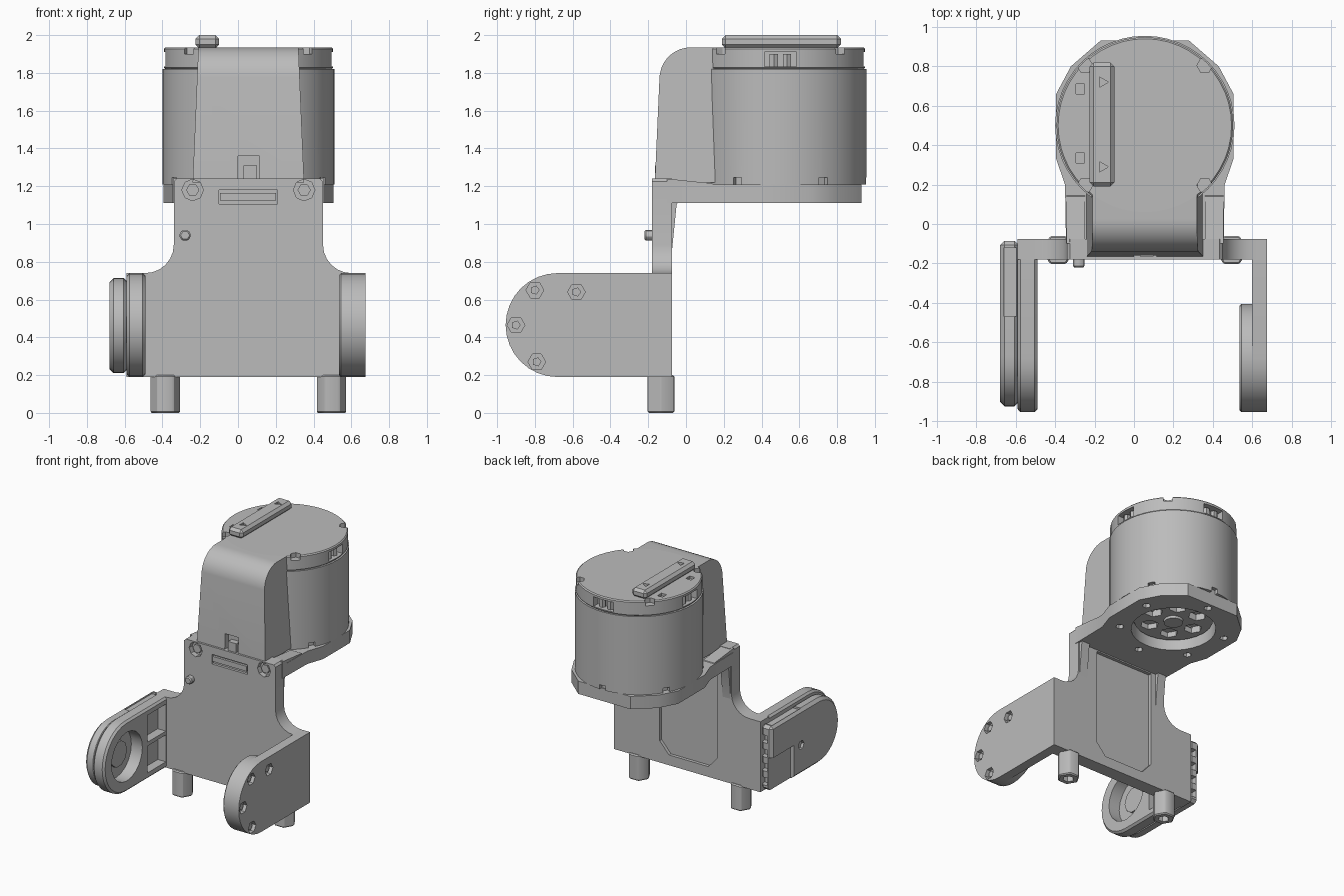
import bpy, bmesh
from math import sin, cos, pi, radians
from mathutils import Matrix, Vector

if "Cube" in bpy.data.objects:
    bpy.data.objects.remove(bpy.data.objects["Cube"], do_unlink=True)

grey = bpy.data.materials.new("machine_grey")
grey.use_nodes = True
tone = (0.5, 0.5, 0.5, 1)
grey.diffuse_color = tone
grey.node_tree.nodes["Principled BSDF"].inputs["Base Color"].default_value = tone

# Order in which a profile's two coordinates and its depth become x, y, z
PLACE = {"x": lambda u, v, d: (d, u, v),
         "y": lambda u, v, d: (u, d, v),
         "z": lambda u, v, d: (u, v, d)}


def apply(obj, kind, **settings):
    mod = obj.modifiers.new(kind, kind)
    for key, value in settings.items():
        setattr(mod, key, value)
    bpy.context.view_layer.objects.active = obj
    bpy.ops.object.modifier_apply(modifier=mod.name)


def prism(name, profile, axis, low, high, bevel=0):
    """Extrude a 2D profile along an axis."""
    bm = bmesh.new()
    place = PLACE[axis]
    face = bm.faces.new([bm.verts.new(place(u, v, low)) for u, v in profile])
    ext = bmesh.ops.extrude_face_region(bm, geom=[face])["geom"]
    verts = [g for g in ext if isinstance(g, bmesh.types.BMVert)]
    shift = Vector(place(0, 0, high - low))
    bmesh.ops.translate(bm, verts=verts, vec=shift)
    bmesh.ops.recalc_face_normals(bm, faces=bm.faces)
    mesh = bpy.data.meshes.new(name)
    bm.to_mesh(mesh)
    bm.free()
    mesh.materials.append(grey)
    obj = bpy.data.objects.new(name, mesh)
    bpy.context.collection.objects.link(obj)
    if bevel:
        apply(obj, "BEVEL", width=bevel, segments=1, limit_method="ANGLE", angle_limit=radians(50))
    return obj


def arc(cu, cv, r, start, end, n):
    angles = [radians(start + (end - start) * i / n) for i in range(n + 1)]
    return [(cu + r * cos(a), cv + r * sin(a)) for a in angles]


def disc(name, cu, cv, r, axis, low, high, n=32, bevel=0):
    return prism(name, arc(cu, cv, r, 0, 360, n)[:-1], axis, low, high, bevel)


def box(name, x, y, z, bevel=0):
    return prism(name, [(x[0], y[0]), (x[1], y[0]), (x[1], y[1]), (x[0], y[1])], "z", *z, bevel)


def cut(obj, *cutters):
    for cutter in cutters:
        apply(obj, "BOOLEAN", operation="DIFFERENCE", object=cutter, solver="EXACT")
        bpy.data.objects.remove(cutter, do_unlink=True)


def radial_box(angle, radius, width, z):
    """Box cutter facing outward on the motor's rim."""
    b = box("cutter", (radius, radius + 0.2), (-width / 2, width / 2), z)
    b.data.transform(Matrix.Translation((CX, CY, 0)) @ Matrix.Rotation(radians(angle), 4, "Z"))
    return b


def hook(back, mid, r, end, n=16):
    """Arm outline in y, z: square at the back, round at the front."""
    return [(back, mid - r), (back, mid + r)] + arc(end + r, mid, r, 90, 270, n)


CX, CY, R = 0.055, 0.5, 0.455

# Motor can with cap, rim windows, notches and screw pockets
can = disc("motor_can", CX, CY, R, "z", 1.21, 1.82, 48)
cap = disc("motor_cap", CX, CY, R - 0.007, "z", 1.82, 1.935, 48, 0.008)
cut(can, disc("cutter", CX, CY, 0.3, "z", 1.1, 1.24))
cut(can, *[radial_box(30 + 60 * i, R - 0.03, 0.05, (1.2, 1.245)) for i in range(6)])
cut(cap, *[radial_box(a, R - 0.07, 0.17, (1.835, 1.91)) for a in (0, 90, 180)])
for a in (45, 135, 225, 315):
    x, y = CX + 0.43 * cos(radians(a)), CY + 0.43 * sin(radians(a))
    cut(cap, disc("cutter", x, y, 0.04, "z", 1.9, 2, 6))
cut(cap, *[box("cutter", (-0.295, -0.25), (y, y + 0.05), (1.915, 2)) for y in (0.31, 0.66)])
for i, a in enumerate((0, 90, 180)):
    c, s = cos(radians(a)), sin(radians(a))
    for k in (-0.035, 0.035):
        disc(f"plug_{i}", CX + 0.4 * c - k * s, CY + 0.4 * s + k * c, 0.025, "z", 1.835, 1.9, 6)

# Tapered front cover
cover = prism("front_cover",
              [(0.45, 1.935), (0.45, 1.22), (-0.165, 1.22), (-0.14, 1.78)]
              + arc(0.025, 1.77, 0.165, 170, 90, 8), "x", -0.24, 0.35)
for v in cover.data.vertices:
    v.co.x = CX + (v.co.x - CX) * (1 - 0.1 * (v.co.z - 1.22) / 0.7)
cut(cover, box("cutter", (0, 0.115), (-0.3, -0.12), (1.2, 1.36)))
box("cover_latch", (0.03, 0.1), (-0.165, -0.1), (1.23, 1.31))

# Raised strip on the cap
strip = box("top_strip", (-0.225, -0.1), (0.19, 0.82), (1.93, 2.0), 0.02)
cut(strip, *[disc("cutter", -0.16, y, 0.03, "z", 1.975, 2.1, 3) for y in (0.29, 0.72)])

# Motor flange with round opening and rotor
flange = prism("motor_flange",
               [(-0.345, -0.1), (0.455, -0.1), (0.46, 0.2), (0.505, 0.33), (0.505, 0.66),
                (0.43, 0.8), (0.28, 0.93), (-0.17, 0.93), (-0.32, 0.8), (-0.395, 0.66),
                (-0.395, 0.33), (-0.35, 0.2)], "z", 1.11, 1.21)
cut(flange, disc("cutter", CX, CY, 0.3, "z", 1, 1.3))
for a in (20, 90, 160, 215, 270, 325):
    x, y = CX + 0.38 * cos(radians(a)), CY + 0.38 * sin(radians(a))
    cut(flange, disc("cutter", x, y, 0.03, "z", 1, 1.14, 6))
rotor = disc("rotor", CX, CY, 0.28, "z", 1.18, 1.25, 24)
for i in range(6):
    a = pi * i / 3
    cut(rotor, disc("cutter", CX + 0.18 * cos(a), CY + 0.18 * sin(a), 0.065, "z", 1.1, 1.23, 6))
disc("rotor_hub", CX, CY, 0.07, "z", 1.16, 1.2, 12)

# Main bracket plate with rounded shoulders
plate = prism("bracket_plate",
              [(-0.59, 0.19), (0.65, 0.19), (0.65, 0.74), (0.6, 0.74)]
              + arc(0.6, 0.89, 0.15, 270, 180, 6)
              + [(0.45, 1.225), (0.435, 1.24), (-0.325, 1.24), (-0.34, 1.225)]
              + arc(-0.49, 0.89, 0.15, 0, -90, 6) + [(-0.59, 0.74)], "y", -0.18, -0.075)
cut(plate, prism("cutter", [(-0.14, 0.27), (0.2, 0.27), (0.28, 0.36), (0.28, 1.1),
                            (-0.22, 1.1), (-0.22, 0.36)], "y", -0.1, 0))
cut(plate, box("cutter", (-0.1, 0.21), (-0.3, -0.16), (1.105, 1.18)))
box("slot_bar", (-0.095, 0.2), (-0.178, -0.15), (1.125, 1.165))
for side, x in (("right", -0.24), ("left", 0.35)):
    cut(plate, disc("cutter", x, 1.18, 0.057, "y", -0.3, -0.14, 8))
    disc(side + "_plate_screw", x, 1.18, 0.035, "y", -0.165, -0.13, 6)
disc("plate_peg", -0.28, 0.94, 0.033, "y", -0.22, -0.17, 6, 0.008)

# Side gussets between plate and flange
for side, x in (("right", -0.343), ("left", 0.36)):
    prism(side + "_gusset", [(-0.1, 1.19), (0.16, 1.19), (0.14, 1.215), (-0.1, 1.24)],
          "x", x, x + 0.095)
    prism(side + "_brace", [(-0.08, 0.8), (-0.08, 1.2), (0.0, 1.2), (-0.05, 1.1)],
          "x", x + 0.01, x + 0.08)

# Left arm with round boss and sunken screws
left_arm = prism("left_arm", hook(-0.075, 0.465, 0.275, -0.955), "x", 0.6, 0.675)
for y, z in ((-0.8, 0.65), (-0.9, 0.465), (-0.79, 0.27), (-0.58, 0.64)):
    cut(left_arm, disc("cutter", y, z, 0.047, "x", 0.645, 0.8, 6))
    disc("arm_screw", y, z, 0.025, "x", 0.63, 0.66, 5)
boss = disc("left_boss", -0.68, 0.465, 0.275, "x", 0.535, 0.61, 32, 0.01)
cut(boss, disc("cutter", -0.68, 0.465, 0.12, "x", 0.5, 0.57, 16))

# Right arm with bearing opening and two pockets
right_arm = prism("right_arm", hook(-0.075, 0.465, 0.275, -0.955), "x", -0.59, -0.49, 0.015)
cut(right_arm, disc("cutter", -0.67, 0.465, 0.19, "x", -0.7, -0.4, 20))
cut(right_arm, *[box("cutter", (-0.56, -0.4), (-0.42, -0.19), z)
                 for z in ((0.24, 0.45), (0.48, 0.69))])
disc("bearing", -0.67, 0.465, 0.1, "x", -0.6, -0.56, 10)

# Outer housing on the right arm, stepped and notched
housing = prism("arm_housing", hook(-0.085, 0.4625, 0.2525, -0.925), "x", -0.68, -0.585, 0.022)
cut(housing, box("cutter", (-0.8, -0.65), (-0.36, 0), (0.1, 0.47)))
cut(housing, box("cutter", (-0.66, -0.595), (-0.47, -0.12), (0.7, 0.8)))
cut(housing, disc("cutter", -0.45, 0.44, 0.035, "x", -0.8, -0.66, 6))
cut(housing, *[box("cutter", (-0.645, -0.59), (-0.13, 0), (z, z + 0.06))
               for z in (0.25, 0.36, 0.47, 0.58)])

# Hexagonal feet with sockets
for side, x in (("right", -0.385), ("left", 0.495)):
    foot = disc(side + "_foot", x, -0.132, 0.082, "z", 0, 0.2, 6, 0.008)
    cut(foot, disc("cutter", x, -0.132, 0.04, "z", -0.1, 0.06, 6))

# Smooth shading on rounded surfaces, crisp edges elsewhere
bpy.ops.object.select_all(action="DESELECT")
for obj in bpy.context.collection.objects:
    if obj.type == "MESH" and obj.data.materials and obj.data.materials[0] == grey:
        obj.select_set(True)
        bpy.context.view_layer.objects.active = obj
bpy.ops.object.shade_smooth_by_angle(angle=radians(30))
